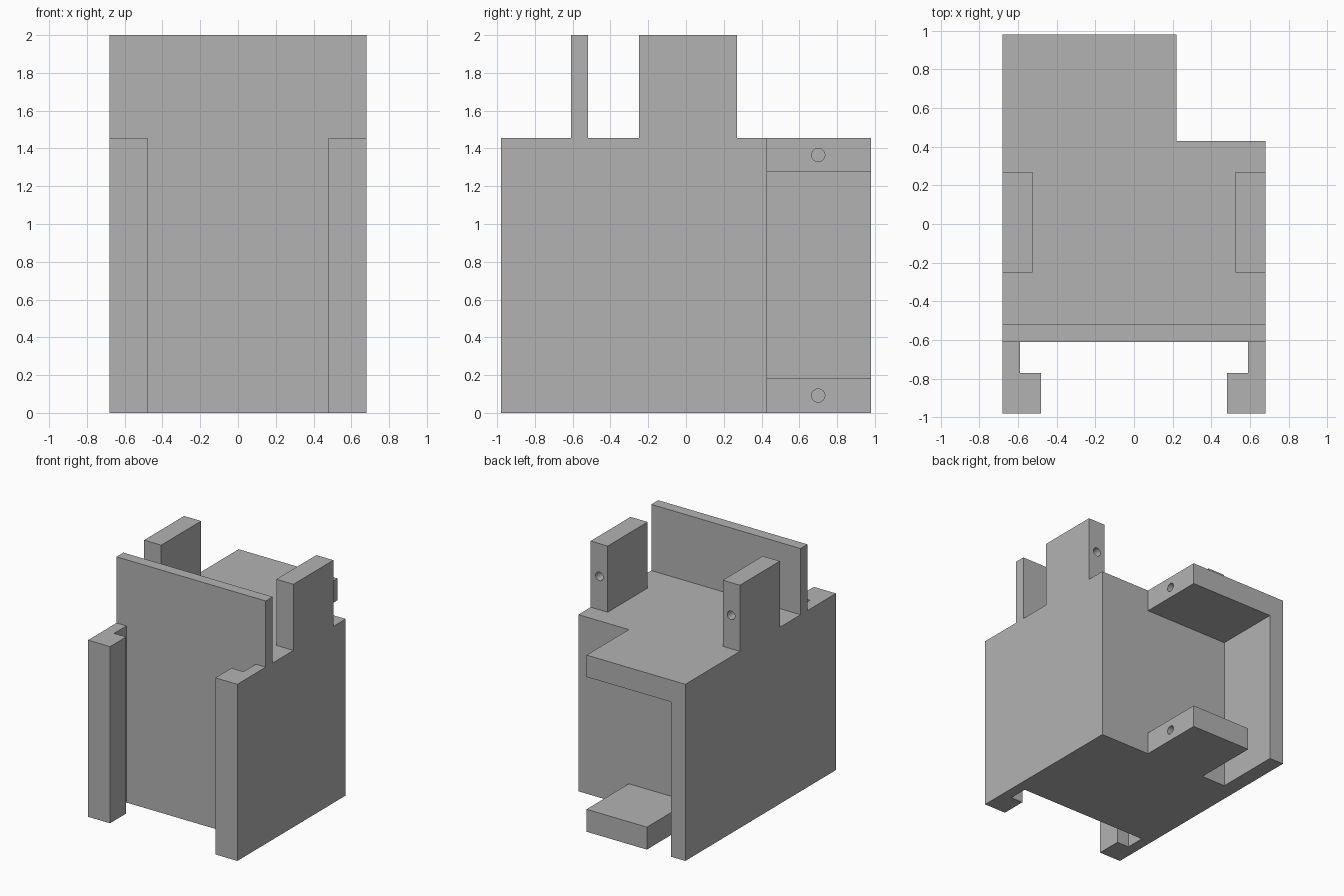
import bpy, bmesh, math
from mathutils import Matrix

cube = bpy.data.objects.get("Cube")
if cube:
    bpy.data.objects.remove(cube, do_unlink=True)

# Main dimensions
W, D = 0.68, 0.98            # half width and half depth
DECK, TOP = 1.455, 2.0       # deck height and overall height
PLATE_F, PLATE_B = -0.61, -0.52
BACK = 0.43                  # rear face of the block
SHELF_X = 0.22               # free end of the rear shelves
WALL_X = -0.55               # inner face of the rear wall
HOLE_R = 0.035

grey = bpy.data.materials.new("plain grey")
grey.use_nodes = True
colour = (0.45, 0.45, 0.45, 1)
grey.diffuse_color = colour
grey.node_tree.nodes["Principled BSDF"].inputs["Base Color"].default_value = colour


def prism(name, outline, z0, z1):
    """Extrude a plan outline from z0 to z1."""
    bm = bmesh.new()
    face = bm.faces.new([bm.verts.new((x, y, z0)) for x, y in outline])
    ext = bmesh.ops.extrude_face_region(bm, geom=[face])
    verts = [v for v in ext["geom"] if isinstance(v, bmesh.types.BMVert)]
    bmesh.ops.translate(bm, verts=verts, vec=(0, 0, z1 - z0))
    bmesh.ops.recalc_face_normals(bm, faces=bm.faces)
    mesh = bpy.data.meshes.new(name)
    bm.to_mesh(mesh)
    bm.free()
    mesh.materials.append(grey)
    obj = bpy.data.objects.new(name, mesh)
    bpy.context.collection.objects.link(obj)
    return obj


def box(name, x0, x1, y0, y1, z0, z1):
    return prism(name, [(x0, y0), (x1, y0), (x1, y1), (x0, y1)], z0, z1)


def drill(obj, centre, axis, depth):
    """Cut a blind round hole centred on a face, along x or y."""
    bm = bmesh.new()
    turn = Matrix.Rotation(math.pi / 2, 4, "Y" if axis == "x" else "X")
    bmesh.ops.create_cone(bm, cap_ends=True, segments=32, radius1=HOLE_R,
                          radius2=HOLE_R, depth=2 * depth,
                          matrix=Matrix.Translation(centre) @ turn)
    mesh = bpy.data.meshes.new("hole_cutter")
    bm.to_mesh(mesh)
    bm.free()
    mesh.materials.append(grey)
    cutter = bpy.data.objects.new("hole_cutter", mesh)
    cutter.hide_render = True
    bpy.context.collection.objects.link(cutter)
    mod = obj.modifiers.new("hole", "BOOLEAN")
    mod.operation, mod.solver, mod.object = "DIFFERENCE", "EXACT", cutter
    bpy.context.view_layer.objects.active = obj
    bpy.ops.object.modifier_apply(modifier=mod.name)
    bpy.data.objects.remove(cutter, do_unlink=True)


# Block with hooked front rails and the rear side wall, as one plan outline
rail = [(0.59, PLATE_F), (0.59, -0.77), (0.48, -0.77), (0.48, -D), (W, -D)]
outline = rail + [(W, BACK), (WALL_X, BACK), (WALL_X, D), (-W, D)]
outline += [(-x, y) for x, y in reversed(rail)]
prism("main_block", outline, 0, DECK)

# Upright front plate above the deck
box("front_plate", -W, W, PLATE_F, PLATE_B, DECK, TOP)

# Side tabs with a blind hole in the rear face
for name, s in (("left_tab", 1), ("right_tab", -1)):
    xs = sorted((s * 0.525, s * W))
    tab = box(name, *xs, -0.25, 0.27, DECK, TOP)
    drill(tab, (s * 0.6, 0.27, 1.73), "y", 0.2)

# Rear shelves with a blind hole in the free end
upper = box("upper_shelf", WALL_X, SHELF_X, BACK, D, 1.275, DECK)
lower = box("lower_shelf", -0.33, SHELF_X, BACK, D, 0, 0.185)
drill(upper, (SHELF_X, 0.7, 1.365), "x", 0.2)
drill(lower, (SHELF_X, 0.7, 0.092), "x", 0.2)
